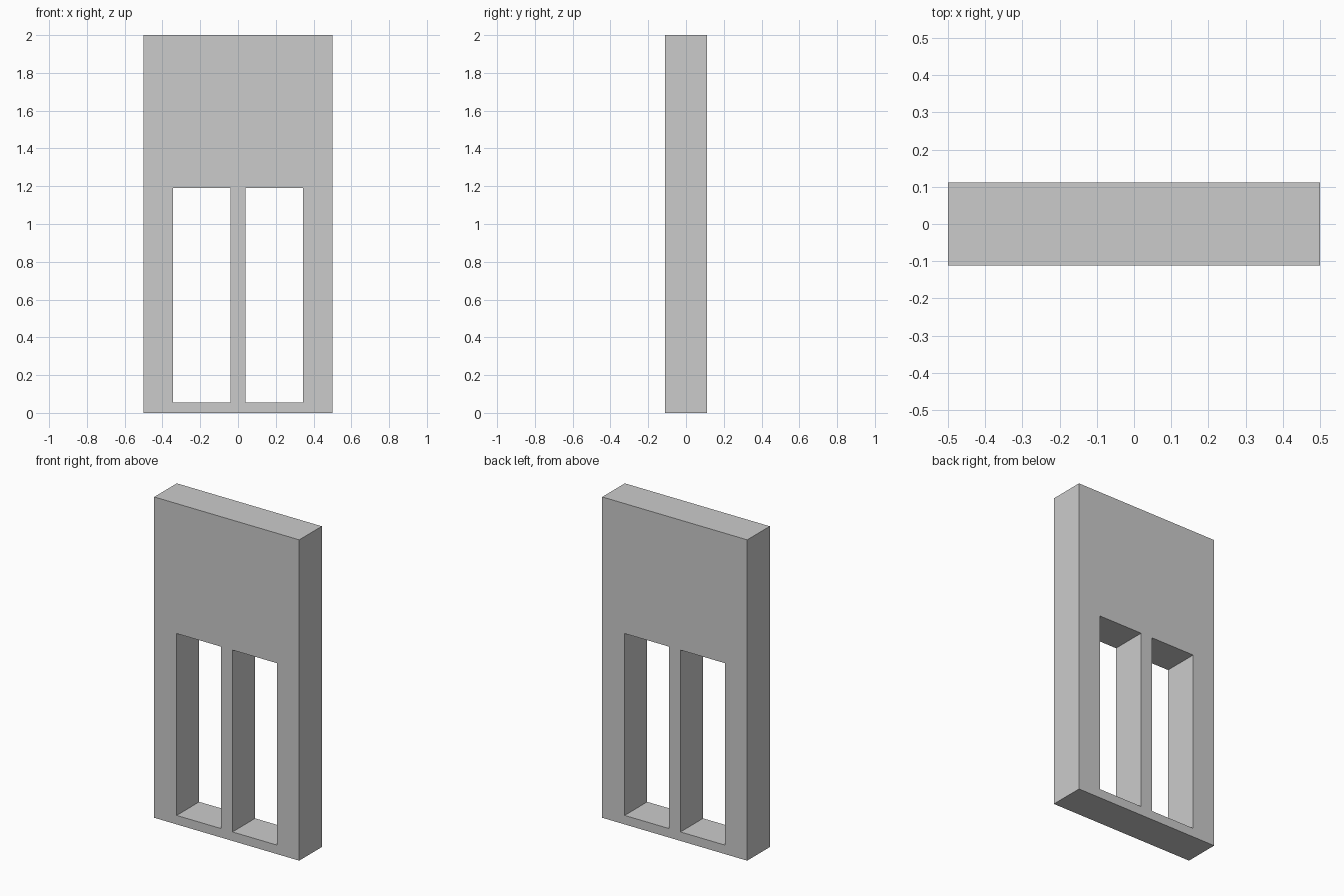
import bpy
import bmesh
from mathutils import Vector

cube = bpy.data.objects.get("Cube")
if cube:
    bpy.data.objects.remove(cube, do_unlink=True)

# Wall proportions
HALF_DEPTH = 0.111
XS = [-0.5, -0.345, -0.04, 0.04, 0.345, 0.5]   # jambs, openings and mullion
ZS = [0.0, 0.056, 1.19, 2.0]                   # sill, openings and header
OPENINGS = {(1, 1), (3, 1)}                    # (column, row) left empty

# Plain grey
grey = bpy.data.materials.new("plain grey")
grey.use_nodes = True
colour = (0.6, 0.6, 0.6, 1.0)
grey.diffuse_color = colour
grey.node_tree.nodes["Principled BSDF"].inputs["Base Color"].default_value = colour

# Front profile of the wall, with the two window openings left out
bm = bmesh.new()
grid = [[bm.verts.new((x, -HALF_DEPTH, z)) for z in ZS] for x in XS]
for i in range(len(XS) - 1):
    for j in range(len(ZS) - 1):
        if (i, j) not in OPENINGS:
            bm.faces.new((grid[i][j], grid[i + 1][j],
                          grid[i + 1][j + 1], grid[i][j + 1]))

# Give the wall its thickness, including the reveals of the openings
result = bmesh.ops.extrude_face_region(bm, geom=bm.faces[:], use_keep_orig=True)
back = [g for g in result["geom"] if isinstance(g, bmesh.types.BMVert)]
bmesh.ops.translate(bm, verts=back, vec=Vector((0, 2 * HALF_DEPTH, 0)))
bmesh.ops.recalc_face_normals(bm, faces=bm.faces[:])

mesh = bpy.data.meshes.new("window_wall")
bm.to_mesh(mesh)
bm.free()
mesh.materials.append(grey)
wall = bpy.data.objects.new("window_wall", mesh)
bpy.context.collection.objects.link(wall)
